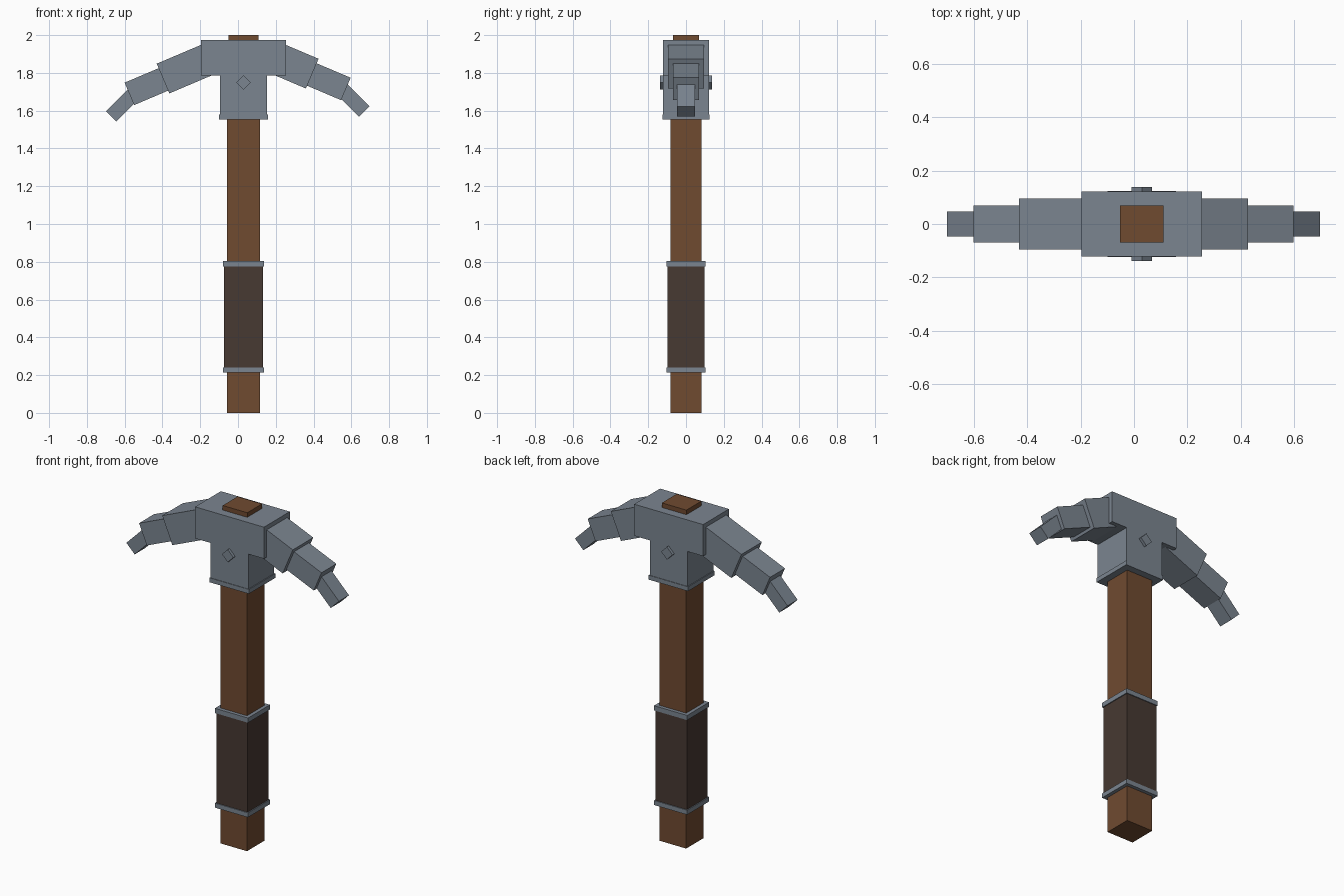
import bpy
import bmesh
from math import radians, cos, sin
from mathutils import Matrix, Vector

cube = bpy.data.objects.get("Cube")
if cube:
    bpy.data.objects.remove(cube, do_unlink=True)

AXIS_X = 0.029  # handle axis


def make_material(name, rgb):
    mat = bpy.data.materials.new(name)
    mat.use_nodes = True
    mat.diffuse_color = (*rgb, 1)
    bsdf = next(n for n in mat.node_tree.nodes if n.type == "BSDF_PRINCIPLED")
    bsdf.inputs["Base Color"].default_value = (*rgb, 1)
    return mat


steel = make_material("grey steel", (0.198, 0.235, 0.28))
wood = make_material("brown wood", (0.16, 0.069, 0.03))
leather = make_material("dark leather", (0.063, 0.041, 0.032))


def finish(name, bm, mat):
    bmesh.ops.recalc_face_normals(bm, faces=bm.faces)
    mesh = bpy.data.meshes.new(name)
    bm.to_mesh(mesh)
    bm.free()
    mesh.materials.append(mat)
    obj = bpy.data.objects.new(name, mesh)
    bpy.context.collection.objects.link(obj)
    return obj


def box(name, centre, size, mat, tilt=0):
    """Box turned about the y axis by tilt degrees."""
    bm = bmesh.new()
    bmesh.ops.create_cube(bm, size=1, matrix=Matrix.Diagonal((*size, 1)))
    obj = finish(name, bm, mat)
    obj.location = centre
    obj.rotation_euler.y = radians(tilt)
    return obj


def post(name, width, depth, bottom, top, mat):
    """Upright box on the handle axis."""
    return box(name, (AXIS_X, 0, (bottom + top) / 2), (width, depth, top - bottom), mat)


# Handle, grip and rings
post("handle", 0.175, 0.164, 0, 1.6, wood)
post("handle_top", 0.161, 0.139, 1.9, 2, wood)
post("grip", 0.206, 0.196, 0.241, 0.775, leather)
post("lower_ring", 0.217, 0.206, 0.214, 0.241, steel)
post("upper_ring", 0.217, 0.206, 0.775, 0.803, steel)
post("socket_collar", 0.258, 0.248, 1.553, 1.579, steel)

# T-shaped head with its socket, extruded from a mirrored half profile
half = [(0.124, 1.57), (0.124, 1.786), (0.226, 1.786), (0.226, 1.973)]
outline = half + [(-x, z) for x, z in reversed(half)]
bm = bmesh.new()
face = bm.faces.new([bm.verts.new((AXIS_X + x, -0.121, z)) for x, z in outline])
extruded = bmesh.ops.extrude_face_region(bm, geom=[face])["geom"]
bmesh.ops.translate(bm, vec=(0, 0.242, 0),
                    verts=[v for v in extruded if isinstance(v, bmesh.types.BMVert)])
finish("head", bm, steel)

# Diamond pin through the head
box("head_pin", (AXIS_X, 0, 1.749), (0.053, 0.276, 0.053), steel, tilt=45)

# Stepped arms: step to the outer end, drop angle, depth, height
steps = [
    ((0, 0), 23, 0.191, 0.171),
    ((0.178, -0.081), 23, 0.139, 0.129),
    ((0.097, -0.119), 45, 0.094, 0.077),
]
arms = [("right", -1, (-0.397, 1.770), 0.29), ("left", 1, (0.393, 1.796), 0.23)]
for side, sign, (x, z), root_length in arms:
    lengths = (root_length, 0.23, 0.17)
    for part, length, ((dx, dz), angle, depth, height) in zip(
            ("root", "middle", "tip"), lengths, steps):
        x, z = x + sign * dx, z + dz
        a = radians(angle)
        inward = Vector((-sign * cos(a), 0, sin(a)))
        centre = Vector((x, 0, z)) + inward * length / 2
        box(f"{side}_arm_{part}", centre, (length, depth, height), steel, tilt=sign * angle)
